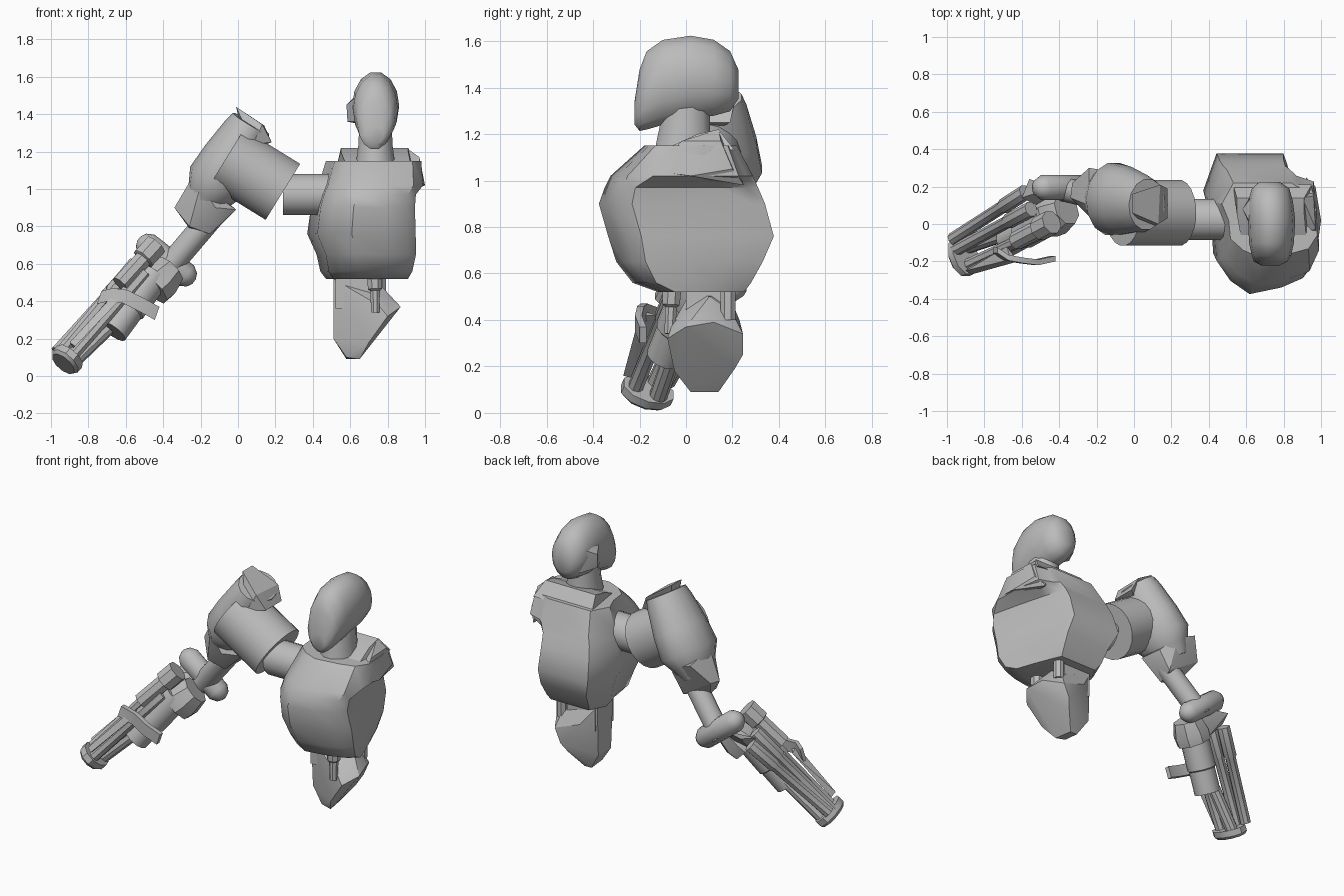
import bpy, bmesh, math
from mathutils import Vector

grey = bpy.data.materials.new("plain grey")
grey.diffuse_color = (0.5, 0.5, 0.5, 1)


def finish(name, bm, angle=35):
    bmesh.ops.recalc_face_normals(bm, faces=bm.faces)
    me = bpy.data.meshes.new(name)
    bm.to_mesh(me)
    bm.free()
    me.materials.append(grey)
    ob = bpy.data.objects.new(name, me)
    bpy.context.collection.objects.link(ob)
    bpy.ops.object.select_all(action='DESELECT')
    ob.select_set(True)
    bpy.context.view_layer.objects.active = ob
    bpy.ops.object.shade_smooth_by_angle(angle=math.radians(angle))
    return ob


def skin(name, rings, angle=35):
    """Skin closed rings of points, with flat caps."""
    bm = bmesh.new()
    vs = [[bm.verts.new(p) for p in r] for r in rings]
    n = len(vs[0])
    for a, b in zip(vs, vs[1:]):
        for i in range(n):
            j = (i + 1) % n
            bm.faces.new((a[i], a[j], b[j], b[i]))
    bm.faces.new(vs[0])
    bm.faces.new(vs[-1])
    return finish(name, bm, angle)


def tube(name, a, b, profile, n=12, flat=1.0):
    """Turned part from a to b; profile holds (position along axis, radius)."""
    a, b = Vector(a), Vector(b)
    d = (b - a).normalized()
    u = Vector((0, 1, 0))
    u = (u - d * u.dot(d)).normalized()
    w = d.cross(u)
    if not isinstance(profile, (list, tuple)):
        profile = [(0, profile), (1, profile)]
    rings = []
    for t, r in profile:
        c = a + (b - a) * t
        rings.append([c + (u * math.cos(k) + w * flat * math.sin(k)) * r
                      for k in (2 * math.pi * (i + .5) / n for i in range(n))])
    return skin(name, rings)


def hull(name, pts, angle=25):
    bm = bmesh.new()
    for p in pts:
        bm.verts.new(p)
    bmesh.ops.convex_hull(bm, input=bm.verts)
    junk = [v for v in bm.verts if not v.link_faces]
    bmesh.ops.delete(bm, geom=junk, context='VERTS')
    return finish(name, bm, angle)


# Torso: horizontal rings, (z, x0, x1, y0, y1); the lower plan has a flat slanted right side
front = [(.9, .12), (.7, .05), (.4, 0), (.22, .1), (.09, .25), (.07, .5), (.0, .72), (.12, 1), (.72, 1)]
low = front + [(.75, .93), (.81, .75), (.89, .5), (.975, .2)]
high = front + [(.78, .95), (.94, .9), (.98, .65), (.99, .3)]
levels = [(.52, .47, .92, -.12, .25), (.56, .44, .945, -.23, .28),
          (.65, .42, .965, -.30, .33), (.76, .37, .965, -.335, .378),
          (.90, .39, .96, -.375, .34), (.97, .41, .965, -.35, .31),
          (1.02, .43, .995, -.325, .288), (1.15, .47, .985, -.18, .22)]
skin("torso", [[(x0 + (x1 - x0) * u, y0 + (y1 - y0) * v, z)
                for u, v in (low if z < 1 else high)]
               for z, x0, x1, y0, y1 in levels], 40)

# Raised collar
hull("collar", [(.57, -.06, 1.15), (.92, -.06, 1.15), (.55, .05, 1.2), (.91, .05, 1.2),
                (.55, .14, 1.22), (.91, .14, 1.22), (.53, .21, 1.13), (.95, .21, 1.13)])

# Shoulder stump on the right side
hull("shoulder_stump", [(.85, -.1, 1.05), (.98, -.13, 1.04), (.97, -.02, 1.17), (.9, .14, 1.22),
                        (.96, .15, 1.17), (.97, .2, 1.05), (.92, .25, .98), (1.0, .02, 1.02)])

# Neck
tube("neck", (.735, -.01, 1.12), (.735, 0, 1.34), [(0, .13), (.5, .112), (1, .105)], 12, .85)

# Head: upright oval rings from face to nape, (y, x0, x1, z0, z1)
slices = [(-.222, .68, .78, 1.24, 1.34), (-.20, .64, .82, 1.21, 1.48), (-.17, .63, .84, 1.215, 1.56),
          (-.10, .615, .855, 1.235, 1.61), (.02, .61, .862, 1.26, 1.628),
          (.12, .61, .85, 1.275, 1.61), (.19, .63, .83, 1.295, 1.56), (.225, .67, .78, 1.35, 1.48)]
skin("head", [[((x0 + x1) / 2 + (x1 - x0) / 2 * math.cos(k), y,
                (z0 + z1) / 2 + (z1 - z0) / 2 * math.sin(k))
               for k in (2 * math.pi * i / 14 for i in range(14))]
              for y, x0, x1, z0, z1 in slices], 45)
hull("side_fin", [(.64, -.05, 1.36), (.64, -.03, 1.5), (.585, .07, 1.36), (.58, .08, 1.45),
                  (.64, .18, 1.35), (.64, .16, 1.5), (.67, .08, 1.54)])

# Waist, hip with slanted cut face, and two pegs under the torso
hull("waist", [(x, y, z) for x in (.52, .72) for y in (.0, .19) for z in (.36, .55)])
hull("hip", [(.80, -.08, .32), (.70, -.05, .18), (.65, .02, .09), (.63, .14, .09), (.70, .21, .19),
             (.73, .245, .25), (.77, .245, .34), (.87, .0, .37), (.84, .12, .39), (.80, .0, .42),
             (.75, .2, .43), (.75, .1, .5), (.51, .02, .52), (.51, .18, .52), (.6, .23, .4),
             (.75, -.06, .38), (.51, .04, .20), (.51, .17, .20), (.58, .03, .10), (.58, .14, .09)])
tube("front_peg", (.73, -.06, .55), (.735, -.07, .34), [(0, .045), (.4, .04), (.45, .028), (1, .024)], 8)
tube("side_peg", (.76, .18, .55), (.76, .18, .40), .035, 8)

# Shoulder joint, shoulder drum and upper arm
tube("shoulder_joint", (.24, .025, .97), (.55, .025, .97), .112, 16)
tube("shoulder_drum", (.24, .06, .985), (-.06, .06, 1.17), .178, 20)
tube("upper_arm", (.07, .105, 1.35), (-.12, .135, 1.03),
     [(0, .138), (.15, .155), (.6, .185), (.98, .198), (1.2, .15), (1.4, .11)], 14, .82)
hull("shoulder_cap", [(-.01, .06, 1.44), (-.01, .16, 1.44), (.14, .21, 1.34), (.18, .03, 1.25),
                      (.18, .19, 1.25), (.13, .0, 1.345), (.08, -.03, 1.24), (.04, .1, 1.2)])

# Elbow guard and forearm
hull("elbow_guard", [(-.24, .10, 1.07), (-.34, .14, .90), (-.33, .22, .91), (-.26, .06, .80),
                     (-.15, .08, .76), (-.12, .20, .78), (-.01, .06, .89), (-.04, .2, .9),
                     (-.2, .0, 1.02), (-.12, .0, .9), (-.12, .28, .98), (-.24, .30, 1.03), (-.26, .12, .79)])
tube("forearm", (-.10, .12, .90), (-.39, .19, .56), .066, 14)
tube("wrist_pill", (-.53, .195, .735), (-.235, .195, .505),
     [(0, .015), (.04, .045), (.14, .068), (.86, .068), (.96, .045), (1, .015)], 14)

# Hand unit: parts along one common axis
tube("wrist_flange", (-.36, .08, .57), (-.46, .03, .47), [(0, .09), (.6, .115), (1, .11)], 8)
tube("thick_barrel", (-.45, .03, .54), (-.67, -.09, .24), [(0, .09), (.6, .09), (.62, .082), (1, .082)], 14)
tube("lower_barrel", (-.62, -.03, .33), (-.89, -.12, .07), .04, 10)
tube("top_block", (-.44, .01, .70), (-.63, -.09, .49), [(0, .066), (.35, .066), (.37, .05), (1, .05)], 8)
for i, (a, b) in enumerate((((-.58, .17, .56), (-.97, -.08, .13)),
                            ((-.55, .08, .60), (-.955, -.14, .12)),
                            ((-.50, -.04, .55), (-.91, -.23, .08)))):
    tube("long_rod_%d" % (i + 1), a, b, [(0, .042), (.3, .042), (.32, .034), (1, .034)], 8)
tube("end_plate", (-.90, -.16, .105), (-.935, -.178, .065), [(0, .118), (.7, .118), (1, .10)], 10, .75)
hull("rear_brace", [(-.60, .14, .6), (-.56, .24, .62), (-.42, .2, .62), (-.42, .12, .52), (-.52, .1, .5)])

# Curved hand guard strip
path = [(-.74, -.14, .42), (-.68, -.18, .435), (-.60, -.195, .425), (-.52, -.205, .385), (-.43, -.185, .335)]
skin("hand_guard", [[(x + .01, y - .015, z + .035), (x + .01, y + .015, z + .035),
                     (x - .015, y + .015, z - .035), (x - .015, y - .015, z - .035)] for x, y, z in path])
hull("trigger_fin", [(-.66, -.19, .44), (-.62, -.2, .42), (-.87, -.27, .16), (-.90, -.25, .18),
                     (-.68, -.12, .42), (-.88, -.23, .15)])
